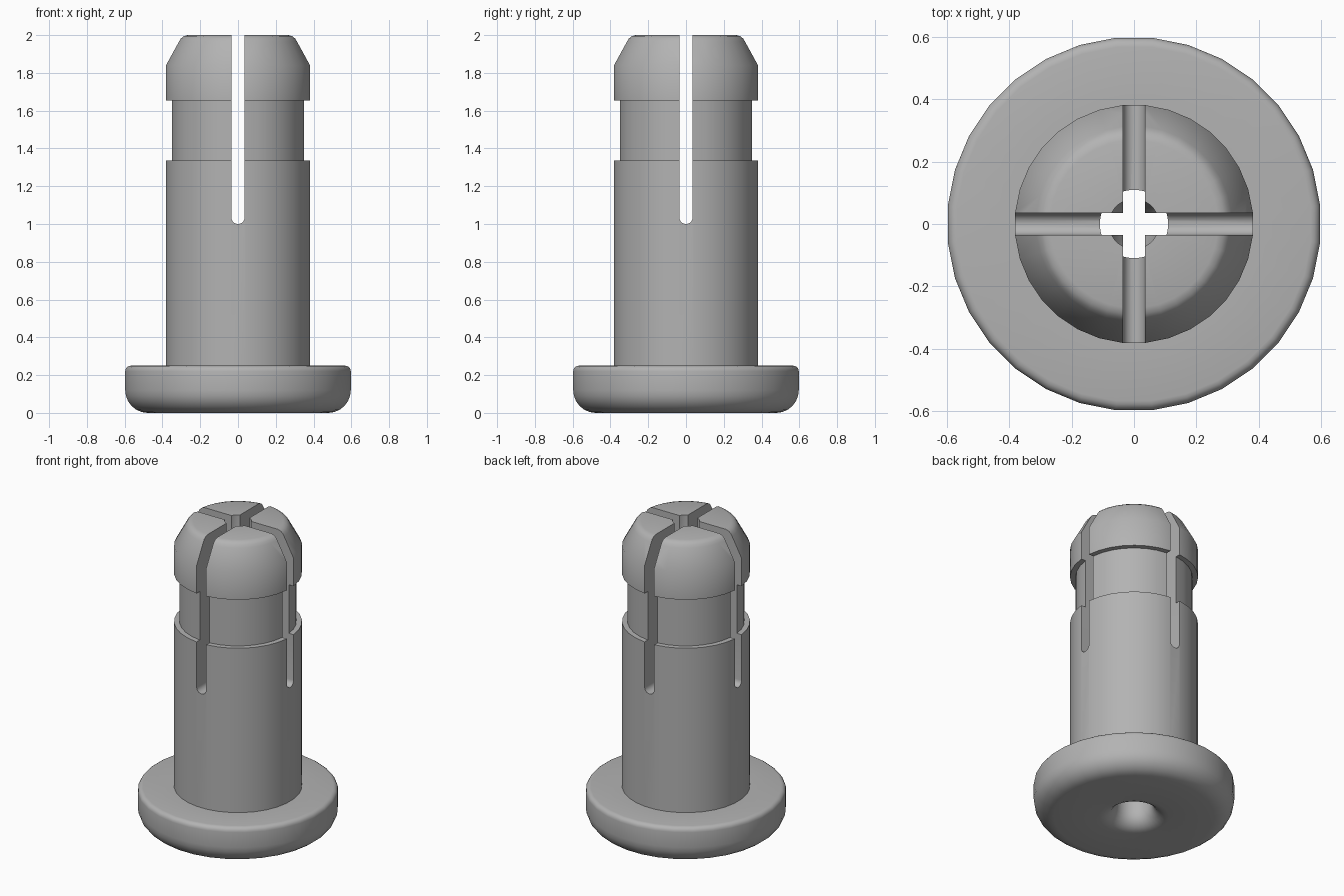
import bpy, bmesh, math
from mathutils import Matrix

cube = bpy.data.objects.get("Cube")
if cube:
    bpy.data.objects.remove(cube, do_unlink=True)

SIDES = 32

grey = bpy.data.materials.new("plain grey")
grey.use_nodes = True
colour = (0.45, 0.45, 0.45, 1)
grey.diffuse_color = colour
grey.node_tree.nodes["Principled BSDF"].inputs["Base Color"].default_value = colour


def arc(r, z, radius, start, end, steps=6):
    """Points of a rounded profile corner, angles in degrees."""
    angles = [math.radians(start + (end - start) * i / steps) for i in range(steps + 1)]
    return [(r + radius * math.cos(a), z + radius * math.sin(a)) for a in angles]


def add_object(name, bm):
    bmesh.ops.recalc_face_normals(bm, faces=bm.faces)
    mesh = bpy.data.meshes.new(name)
    bm.to_mesh(mesh)
    bm.free()
    mesh.materials.append(grey)
    obj = bpy.data.objects.new(name, mesh)
    bpy.context.collection.objects.link(obj)
    return obj


def lathe(name, profile):
    """Revolve a closed (radius, height) profile about the z axis."""
    bm = bmesh.new()
    rings = []
    for i in range(SIDES):
        a = 2 * math.pi * (i + 0.5) / SIDES
        rings.append([bm.verts.new((r * math.cos(a), r * math.sin(a), z)) for r, z in profile])
    count = len(profile)
    for i in range(SIDES):
        here, there = rings[i], rings[(i + 1) % SIDES]
        for j in range(count):
            k = (j + 1) % count
            bm.faces.new((here[j], there[j], there[k], here[k]))
    return add_object(name, bm)


def slot_cutter(name, turn):
    """Long slot with a round bottom, running through the whole shaft."""
    w = 0.035
    outline = [(w, 2.2), (-w, 2.2)] + arc(0, 1.0 + w, w, 180, 360, 10)
    bm = bmesh.new()
    face = bm.faces.new([bm.verts.new((x, -0.7, z)) for x, z in outline])
    made = bmesh.ops.extrude_face_region(bm, geom=[face])["geom"]
    verts = [v for v in made if isinstance(v, bmesh.types.BMVert)]
    bmesh.ops.translate(bm, verts=verts, vec=(0, 1.4, 0))
    bmesh.ops.transform(bm, matrix=Matrix.Rotation(turn, 4, "Z"), verts=bm.verts)
    obj = add_object(name, bm)
    obj.hide_render = True
    return obj


# Flange, shaft, neck, snap head and central bore as one turned profile
profile = arc(0.48, 0.12, 0.12, -90, 0)            # flange lower rounding
profile += arc(0.57, 0.22, 0.03, 0, 90, 4)         # flange upper rounding
profile += [(0.383, 0.25), (0.383, 1.335), (0.35, 1.335), (0.35, 1.655),
            (0.383, 1.655), (0.383, 1.84)]
profile += [(0.315, 1.965), (0.305, 1.982), (0.29, 1.994), (0.27, 2.0)]
profile += [(0.08, 2.0), (0.08, 1.8), (0.045, 1.65), (0.045, 1.5), (0.11, 1.3)]
profile += arc(0.21, 0.1, 0.1, 180, 270)           # flared bore mouth
body = lathe("slotted_fastener_body", profile)

# Crossed slots
bpy.context.view_layer.objects.active = body
body.select_set(True)
for name, turn in (("slot_front_back", 0), ("slot_left_right", math.pi / 2)):
    cutter = slot_cutter(name, turn)
    mod = body.modifiers.new(name, "BOOLEAN")
    mod.operation = "DIFFERENCE"
    mod.solver = "EXACT"
    mod.object = cutter
    bpy.ops.object.modifier_apply(modifier=mod.name)
    bpy.data.objects.remove(cutter, do_unlink=True)

bpy.ops.object.shade_smooth_by_angle(angle=math.radians(30))
